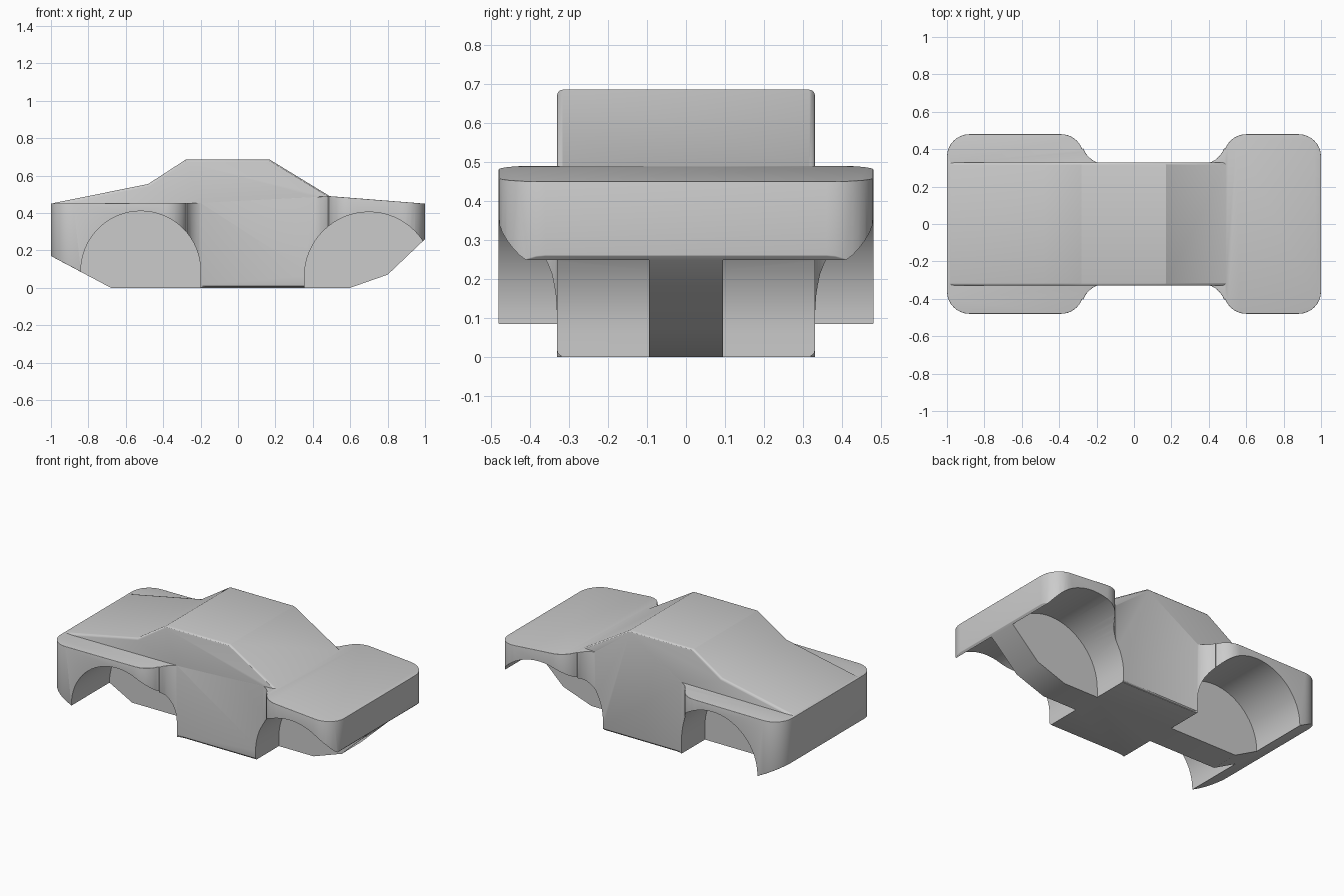
import bpy, bmesh
from math import radians, sin, cos

old = bpy.data.objects.get("Cube")
if old:
    bpy.data.objects.remove(old, do_unlink=True)

paint = bpy.data.materials.new("grey_body")
paint.use_nodes = True
GREY = (0.6, 0.6, 0.6, 1)
paint.diffuse_color = GREY
paint.node_tree.nodes["Principled BSDF"].inputs["Base Color"].default_value = GREY


def arc(cx, cy, r, start, end, steps=8):
    angles = [radians(start + (end - start) * i / steps) for i in range(steps + 1)]
    return [(cx + r * cos(a), cy + r * sin(a)) for a in angles]


def prism(name, outline, low, high, side=True):
    """Extrude an outline along y (side profile) or along z (plan)."""
    place = (lambda p, d: (p[0], d, p[1])) if side else (lambda p, d: (p[0], p[1], d))
    bm = bmesh.new()
    a = [bm.verts.new(place(p, low)) for p in outline]
    b = [bm.verts.new(place(p, high)) for p in outline]
    bm.faces.new(a)
    bm.faces.new(b[::-1])
    for i in range(len(a)):
        j = (i + 1) % len(a)
        bm.faces.new((a[i], a[j], b[j], b[i]))
    bmesh.ops.recalc_face_normals(bm, faces=bm.faces)
    mesh = bpy.data.meshes.new(name)
    bm.to_mesh(mesh)
    bm.free()
    mesh.materials.append(paint)
    obj = bpy.data.objects.new(name, mesh)
    bpy.context.collection.objects.link(obj)
    return obj


def apply(obj, mod):
    bpy.context.view_layer.objects.active = obj
    bpy.ops.object.modifier_apply(modifier=mod.name)


def combine(obj, other, operation):
    mod = obj.modifiers.new(operation.lower(), "BOOLEAN")
    mod.operation, mod.object, mod.solver = operation, other, "EXACT"
    apply(obj, mod)
    bpy.data.objects.remove(other, do_unlink=True)


def soften(obj, width):
    mod = obj.modifiers.new("soft_edges", "BEVEL")
    mod.width, mod.segments = width, 3
    mod.limit_method, mod.angle_limit = "ANGLE", radians(35)
    apply(obj, mod)


# Wide lower body: a waisted plan trimmed to the side profile
half_plan = (arc(-0.88, 0.36, 0.12, 180, 90) + arc(-0.39, 0.36, 0.12, 90, 20)
             + arc(-0.15, 0.45, 0.13, 200, 270) + arc(0.36, 0.45, 0.13, 270, 340)
             + arc(0.60, 0.36, 0.12, 160, 90) + arc(0.88, 0.36, 0.12, 90, 0))
plan = half_plan + [(x, -y) for x, y in reversed(half_plan)]
body = prism("car_body", plan, -0.2, 0.8, side=False)

underside = [(1, 0.26), (0.8, 0.07), (0.6, 0), (-0.68, 0), (-1, 0.17)]
fender_line = [(-1.1, 0.45), (-0.1, 0.455), (0.49, 0.49), (1.1, 0.442), (1.1, 0.355)]
trim = prism("body_trim", fender_line + underside[1:4] + [(-1.1, 0.223)], -0.7, 0.7)
combine(body, trim, "INTERSECT")
soften(body, 0.02)

# Narrow cabin with sloping hood and windows
roof_line = [(-0.995, 0.451), (-0.48, 0.555), (-0.28, 0.685), (0.17, 0.685),
             (0.5, 0.484), (0.98, 0.44), (0.98, 0.27)]
cabin = prism("cabin", roof_line + [(0.79, 0.08), (0.59, 0.003), (-0.67, 0.003), (-0.995, 0.18)],
              -0.33, 0.33)
soften(cabin, 0.014)
combine(body, cabin, "UNION")

# Wheel wells, leaving a central spine
for x, z, r in ((-0.52, 0.09, 0.32), (0.70, 0.06, 0.345)):
    arch = arc(x, z, r, 0, 180, 32) + [(x - r, -0.3), (x + r, -0.3)]
    for low, high in ((-0.7, -0.095), (0.095, 0.7)):
        combine(body, prism("wheel_well", arch, low, high), "DIFFERENCE")

bpy.ops.object.select_all(action="DESELECT")
body.select_set(True)
bpy.context.view_layer.objects.active = body
bpy.ops.object.shade_smooth_by_angle(angle=radians(30))
